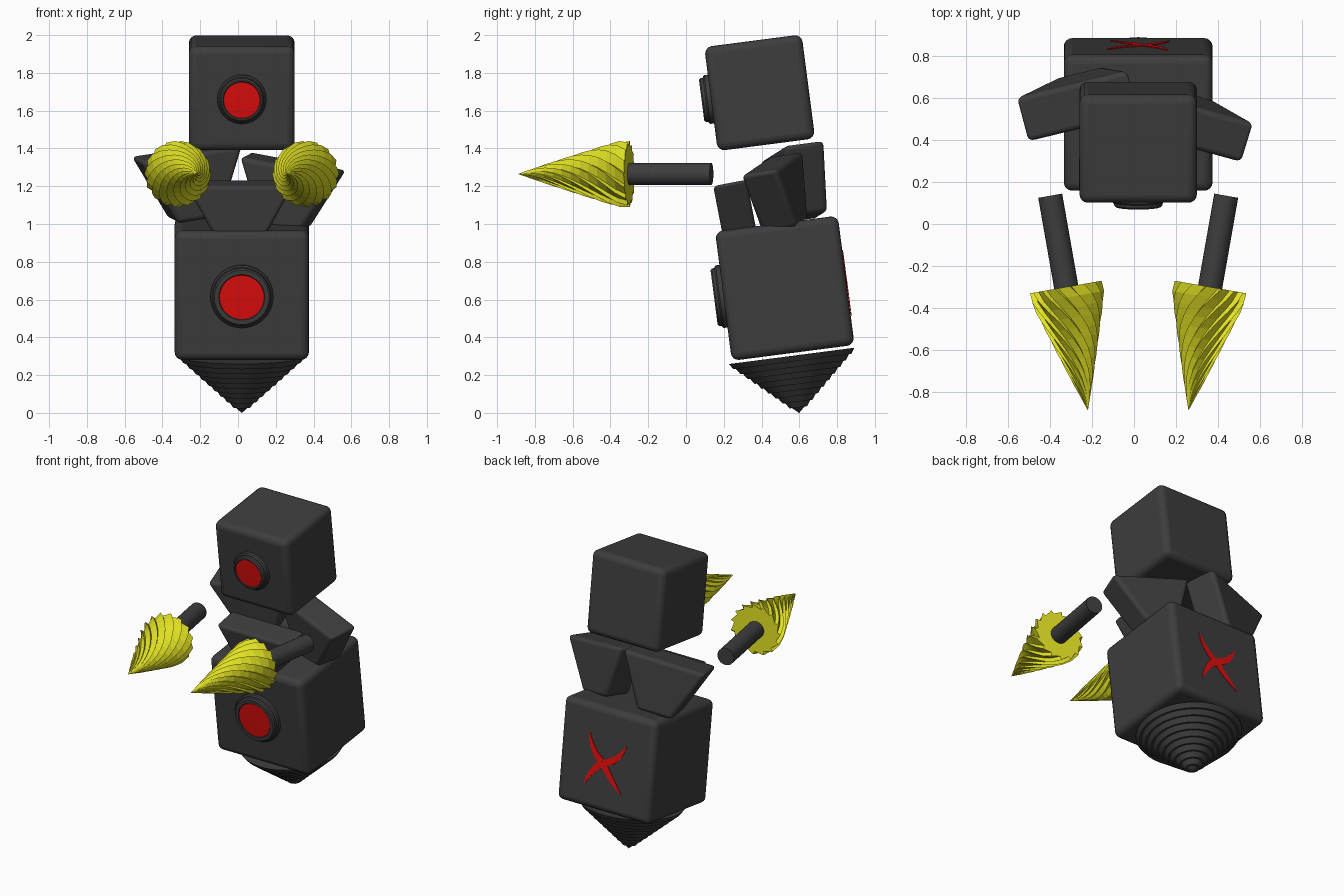
import bpy, bmesh, math
from mathutils import Matrix, Vector

if "Cube" in bpy.data.objects:
    bpy.data.objects.remove(bpy.data.objects["Cube"])


def material(name, rgb):
    m = bpy.data.materials.new(name)
    m.diffuse_color = (*rgb, 1)
    m.use_nodes = True
    m.node_tree.nodes["Principled BSDF"].inputs["Base Color"].default_value = m.diffuse_color
    return m


DARK = material("charcoal", (0.047, 0.047, 0.047))
RED = material("red", (0.75, 0.004, 0.004))
YELLOW = material("yellow", (0.76, 0.76, 0.018))
CX = 0.02  # symmetry line of the figure


def finish(name, bm, mat, matrix=Matrix(), smooth=True, bevel=0):
    bmesh.ops.remove_doubles(bm, verts=bm.verts, dist=1e-5)
    bm.transform(matrix)
    bmesh.ops.recalc_face_normals(bm, faces=bm.faces)
    me = bpy.data.meshes.new(name)
    bm.to_mesh(me)
    bm.free()
    me.materials.append(mat)
    ob = bpy.data.objects.new(name, me)
    bpy.context.collection.objects.link(ob)
    if bevel:
        mod = ob.modifiers.new("round", 'BEVEL')
        mod.width, mod.segments = bevel, 4
    if smooth:
        bpy.ops.object.select_all(action='DESELECT')
        ob.select_set(True)
        bpy.context.view_layer.objects.active = ob
        bpy.ops.object.shade_smooth_by_angle(angle=math.radians(35))
    return ob


def block(name, size, matrix, bevel, taper=1):
    """Rounded box; the bottom is narrowed along x by taper."""
    bm = bmesh.new()
    bmesh.ops.create_cube(bm, size=1)
    for v in bm.verts:
        k = taper if v.co.z < 0 else 1
        v.co = (v.co.x * size[0] * k, v.co.y * size[1], v.co.z * size[2])
    return finish(name, bm, DARK, matrix, bevel=bevel)


def lathe(name, profile, mat, matrix, n=40):
    """Revolve (radius, height) points about local z."""
    bm = bmesh.new()
    vs = [bm.verts.new((r, 0, h)) for r, h in profile]
    es = [bm.edges.new(p) for p in zip(vs, vs[1:])]
    bmesh.ops.spin(bm, geom=vs + es, cent=(0, 0, 0), axis=(0, 0, 1),
                   angle=2 * math.pi, steps=n, use_duplicate=False)
    return finish(name, bm, mat, matrix)


def place(x, y, z, rx=0.0, ry=0.0, rz=0.0):
    return (Matrix.Translation((x, y, z)) @ Matrix.Rotation(rz, 4, 'Z')
            @ Matrix.Rotation(ry, 4, 'Y') @ Matrix.Rotation(rx, 4, 'X'))


TILT = math.radians(7.4)
HEAD = place(CX, 0.39, 1.695, TILT)
BODY = place(CX, 0.523, 0.66, TILT)
FORWARD = Matrix.Rotation(math.pi / 2, 4, 'X')  # local z becomes -y

# Head and body cubes
block("head", (0.56, 0.52, 0.555), HEAD, 0.04)
block("body", (0.71, 0.655, 0.69), BODY, 0.04)

# Round lenses with stepped rims
for name, base, front, R, r in (("head_lens", HEAD, 0.26, 0.13, 0.096),
                                ("body_lens", BODY, 0.3275, 0.167, 0.118)):
    m = base @ Matrix.Translation((0, -front, 0)) @ FORWARD
    lathe(name + "_rim", [(0, -0.01), (R, -0.01), (R, 0.02), (R - 0.008, 0.028),
                          (R - 0.012, 0.028), (R - 0.014, 0.042), (R - 0.022, 0.05),
                          (r + 0.004, 0.05), (r, 0.044), (0, 0.044)], DARK, m)
    lathe(name + "_glass", [(0, 0.044), (r, 0.044), (r, 0.047), (0, 0.049)], RED, m)

# Stepped spinning-top tail
R, H, N = 0.335, 0.305, 10
prof = [(0, 0)]
for i in range(N):
    prof.append((R * (1 - i / N), -H * i / N))
    if i < N - 1:
        prof.append((R * (1 - (i + 1) / N) + 0.013, -H * (i + 1) / N))
prof.append((0, -H))
lathe("tail_cone", prof, DARK, BODY @ Matrix.Translation((0, -0.01, -0.36)), 48)

# Collar of three wedge blocks between head and body
block("collar_front", (0.56, 0.18, 0.29), place(0.01, 0.26, 1.075, 0.19), 0.02, 0.45)
block("collar_left", (0.56, 0.22, 0.36), place(-0.25, 0.59, 1.21, TILT, -0.15, 0.24), 0.025, 0.42)
block("collar_right", (0.54, 0.2, 0.34), place(0.27, 0.49, 1.155, 0.16, 0.18, -0.27), 0.025, 0.42)

# Arms: a handle and a twisted, saw-toothed drill on each side
DZ = 1.265
end, tip = Vector((0.42, 0.135, DZ)), Vector((0.24, -0.89, DZ))
axis = (tip - end).normalized()
base = end.lerp(tip, 0.425)
up = Vector((0, 0, 1))
side = up.cross(axis)
if side.x < 0:
    side.negate()
RADII = [(0, .175), (.1, .175), (.26, .145), (.5, .1), (.75, .052), (1, 0)]


def radius(t):
    for (a, ra), (b, rb) in zip(RADII, RADII[1:]):
        if t <= b:
            return ra + (rb - ra) * (t - a) / (b - a)
    return 0


def ring(bm, c, polar):
    return [bm.verts.new(c + r * (math.cos(a) * side + math.sin(a) * up)) for r, a in polar]


def bridge(bm, p, q):
    for i in range(len(p)):
        j = (i + 1) % len(p)
        bm.faces.new((p[i], p[j], q[j], q[i]))


for name, s in (("left", -1), ("right", 1)):
    mirror = Matrix.Translation((CX, 0, 0)) @ Matrix.Diagonal((s, 1, 1, 1))
    # handle
    bm = bmesh.new()
    polar = [(0.058, 2 * math.pi * i / 28) for i in range(28)]
    a, b = ring(bm, end, polar), ring(bm, base + axis * 0.01, polar)
    bridge(bm, a, b)
    bm.faces.new(a)
    bm.faces.new(b)
    finish(name + "_handle", bm, DARK, mirror)
    # drill
    bm = bmesh.new()
    teeth, rows = 15, 12
    step = 2 * math.pi / teeth
    prev = first = None
    for k in range(rows):
        t = k / rows
        r, turn = radius(t), 2.6 * t
        polar = []
        for i in range(teeth):
            polar += [(r, i * step + turn), (r * 0.86, (i + 0.12) * step + turn)]
        cur = ring(bm, base.lerp(tip, t), polar)
        if prev:
            bridge(bm, prev, cur)
        else:
            first = cur
        prev = cur
    point, hub = bm.verts.new(tip), bm.verts.new(base)
    for loop, apex in ((prev, point), (first, hub)):
        for i in range(len(loop)):
            bm.faces.new((loop[i], loop[(i + 1) % len(loop)], apex))
    finish(name + "_drill", bm, YELLOW, mirror, smooth=False)

# Painted cross of curved strokes on the back: (bend, tip) from a common centre
centre = Vector((0.02, -0.02))
strokes = [((.11, .03), (.14, .16)), ((-.1, .02), (-.145, .13)),
           ((.1, -.07), (.15, -.19)), ((-.05, -.12), (-.13, -.19))]
bm = bmesh.new()
Y = 0.3275
for n, (bend, point) in enumerate(strokes):
    bend, point = Vector(bend), Vector(point)
    pairs = []
    for k in range(9):
        t = k / 8
        p = centre * (1 - t) ** 2 + bend * 2 * t * (1 - t) + point * t * t
        d = ((bend - centre) * (1 - t) + (point - bend) * t).normalized()
        w = 0.021 * (1 - t ** 2) + 0.003
        pairs.append([[bm.verts.new((p.x - d.y * w * e, Y + h + n * 0.0003, p.y + d.x * w * e))
                       for e, h in ((-1, 0), (1, 0), (1, .004), (-1, .004))]][0])
    for p, q in zip(pairs, pairs[1:]):
        bridge(bm, p, q)
    bm.faces.new(pairs[0])
    bm.faces.new(pairs[-1])
finish("back_cross", bm, RED, BODY, smooth=False)
